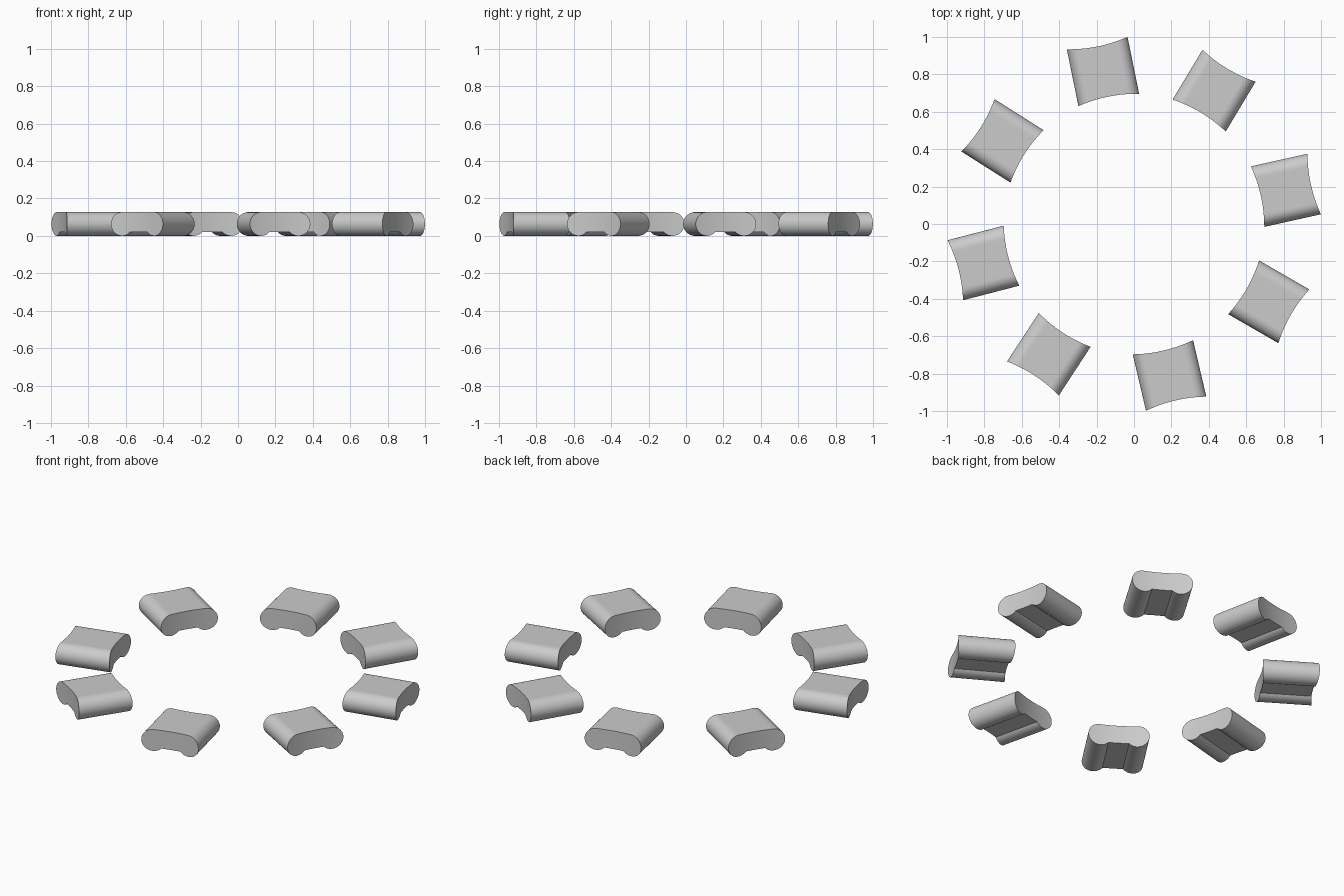
import bpy, bmesh, math

if "Cube" in bpy.data.objects:
    bpy.data.objects.remove(bpy.data.objects["Cube"])

R = 0.0635          # radius of the rounded long edges
C = 0.102           # lateral centre of each rounded edge
HALF_LEN = 0.155    # half length along the radial axis
SAG = 0.018         # hollow of the curved end faces
NOTCH = 0.02        # depth of the groove underneath
RING = 0.831
ANGLES = [12.5, 59, 101.5, 147.7, 194.5, 236.8, 283.2, 330]


def columns():
    """(lateral, bottom z, top z) across the half section, then mirrored."""
    half = []
    for i in range(5):
        u = C * i / 4 * 0.55
        half.append((u, NOTCH, 2 * R))
    edge = math.asin((R - NOTCH) / R)
    n = 16
    for i in range(n + 1):                      # lobe, inner side to outer tip
        a = math.pi - edge - (math.pi - edge) * i / n
        u, h = C + R * math.cos(a), R * math.sin(a)
        if u > half[4][0] + 0.0005 or i == 0:
            half.append((u, R - h, 2 * R if u < C else R + h))
    half.sort()
    return [(-u, b, t) for u, b, t in reversed(half[1:])] + half


def block_mesh():
    bm = bmesh.new()
    W = C + R
    rows = []
    for u, b, t in columns():
        x = HALF_LEN - SAG * (1 - (u / W) ** 2)
        rows.append([bm.verts.new(p) for p in
                     ((-x, u, b), (x, u, b), (x, u, t), (-x, u, t))])
    for p, q in zip(rows, rows[1:]):
        for k in range(4):
            bm.faces.new((p[k], p[(k + 1) % 4], q[(k + 1) % 4], q[k]))
    bmesh.ops.remove_doubles(bm, verts=bm.verts, dist=1e-5)
    bmesh.ops.recalc_face_normals(bm, faces=bm.faces)
    me = bpy.data.meshes.new("pad_block")
    bm.to_mesh(me)
    bm.free()
    return me


# ring of eight grooved pads, each pointing at the centre
mesh = block_mesh()
for i, deg in enumerate(ANGLES):
    a = math.radians(deg)
    ob = bpy.data.objects.new(f"pad_{i + 1}", mesh.copy())
    bpy.context.collection.objects.link(ob)
    ob.location = (RING * math.cos(a), RING * math.sin(a), 0)
    ob.rotation_euler[2] = a
    ob.select_set(True)
    bpy.context.view_layer.objects.active = ob
bpy.ops.object.shade_smooth_by_angle(angle=math.radians(30))
